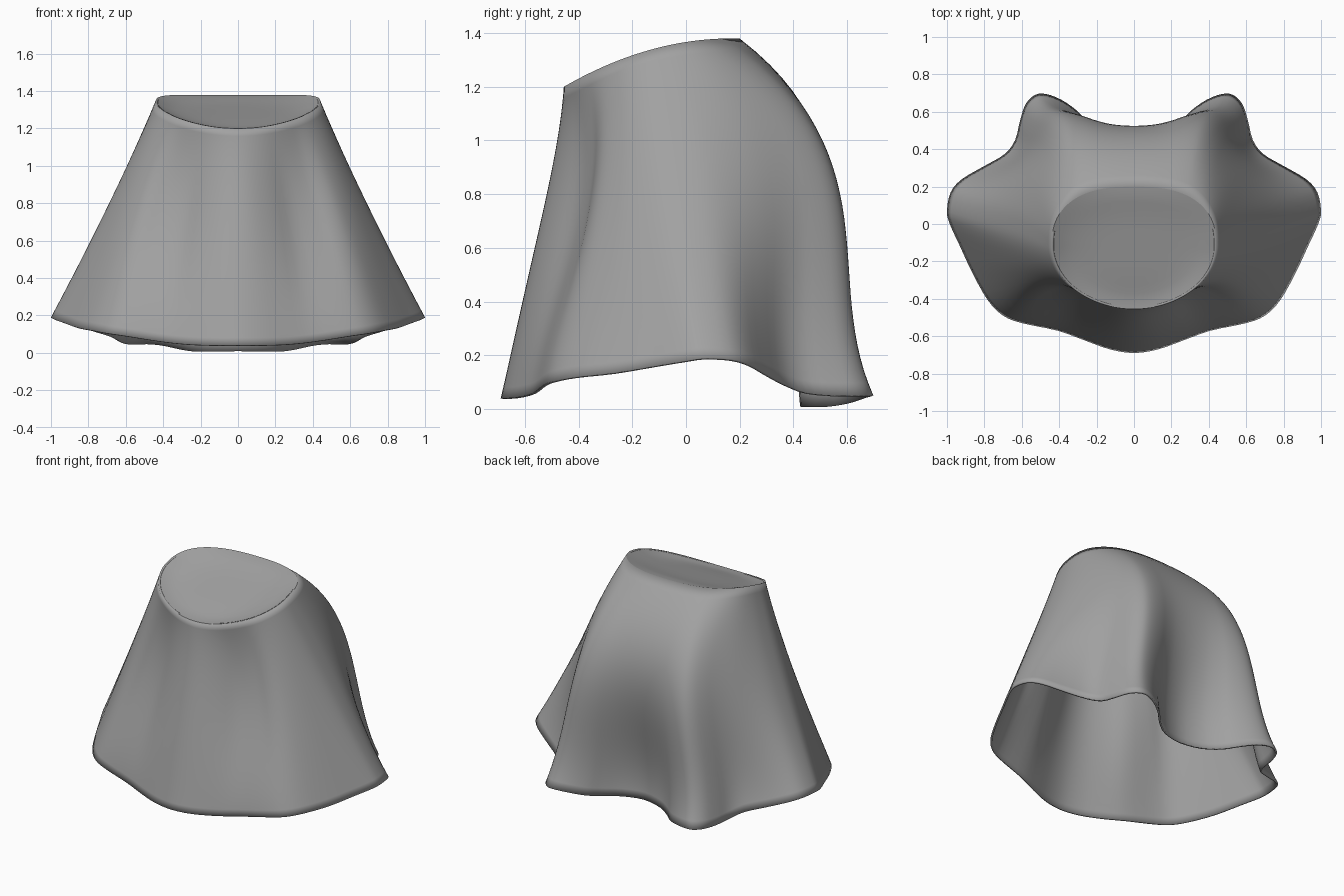
import bpy, math
from mathutils import Vector

if "Cube" in bpy.data.objects:
    bpy.data.objects.remove(bpy.data.objects["Cube"])

# Right half of the wavy hem, front to back: x, y, z, bulge along y higher up
HEM = [
    (0, -.69, .04, -.05), (.13, -.67, .04, 0), (.27, -.62, .045, .25),
    (.41, -.57, .06, .7), (.60, -.53, .09, .65), (.70, -.49, .105, .35),
    (.78, -.41, .12, .1), (.86, -.27, .135, 0), (.93, -.12, .16, 0),
    (.985, 0, .18, 0), (1, .07, .19, .1), (.98, .17, .185, .3),
    (.92, .24, .165, .55), (.80, .31, .125, .9), (.69, .375, .09, 1.15),
    (.635, .45, .06, 1.25), (.61, .55, .05, 1.3), (.58, .64, .05, 1.35),
    (.53, .69, .05, 1.38), (.47, .695, .05, 1.4), (.39, .665, .04, 1.42),
    (.31, .61, .022, 1.45), (.24, .54, .01, 1.48), (.14, .47, .008, 1.5),
    (0, .437, .01, 1.5),
]
SUB, ROWS = 3, 28


def catmull(p0, p1, p2, p3, t):
    return 0.5 * (2 * p1 + (p2 - p0) * t + (2 * p0 - 5 * p1 + 4 * p2 - p3) * t * t
                  + (3 * p1 - p0 - 3 * p2 + p3) * t ** 3)


def mirrored(v):
    return Vector((-v[0], *v[1:]))


def half_hem():
    pts = [Vector(p) for p in HEM]
    pts = [mirrored(pts[1])] + pts + [mirrored(pts[-2])]
    out = []
    for i in range(1, len(pts) - 2):
        out += [catmull(*pts[i - 1:i + 3], s / SUB) for s in range(SUB)]
    return out + [pts[-2]]


def relaxed(ring, times):
    # Even out the folds of a closed ring
    for _ in range(times):
        ring = [(ring[i - 1] + 2 * p + ring[(i + 1) % len(ring)]) / 4
                for i, p in enumerate(ring)]
    return ring


def rim_point(a):
    # Waist opening: round at the front, flatter at the back, rising backwards
    c, s = math.cos(a), math.sin(a)
    e = 2 / 2.5 if s > 0 else 1.0
    x = .44 * max(c, 0) ** e
    y = -.12 + math.copysign((.32 if s > 0 else .335) * abs(s) ** e, s)
    return Vector((x, y, 1.38 - .18 * ((.17 - y) / .625) ** 2))


def make_object(name, verts, faces, mat):
    me = bpy.data.meshes.new(name)
    me.from_pydata(verts, [], faces)
    me.materials.append(mat)
    ob = bpy.data.objects.new(name, me)
    bpy.context.collection.objects.link(ob)
    bpy.context.view_layer.objects.active = ob
    ob.select_set(True)
    bpy.ops.object.shade_smooth_by_angle(angle=math.radians(50))
    ob.select_set(False)
    return ob


def bridge(rows, n):
    return [(r * n + i, (r + 1) * n + i, (r + 1) * n + (i + 1) % n, r * n + (i + 1) % n)
            for r in range(rows) for i in range(n)]


cloth = bpy.data.materials.new("grey_cloth")
cloth.diffuse_color = (.36, .36, .36, 1)
cloth.use_nodes = True
cloth.node_tree.nodes["Principled BSDF"].inputs["Base Color"].default_value = cloth.diffuse_color

# Pair every hem point with a waist point by distance along the hem
hem = half_hem()
length = [0]
for a, b in zip(hem, hem[1:]):
    length.append(length[-1] + (b.xyz - a.xyz).length)
rim = [rim_point(math.pi * (d / length[-1] - .5)) for d in length]
rim[0].x = rim[-1].x = 0
hem += [mirrored(p) for p in hem[-2:0:-1]]
rim += [mirrored(p) for p in rim[-2:0:-1]]
n = len(hem)
calm = relaxed(hem, 45)

# Draped skirt body: folds grow from the waist to the hem
verts = []
for r in range(ROWS + 1):
    t = r / ROWS
    for w, h, c in zip(rim, hem, calm):
        q = c.lerp(h, t)
        p = w.lerp(q.xyz, t)
        p.y += q[3] * t * (1 - t) ** 2
        verts.append(p)
skirt = make_object("skirt", verts, bridge(ROWS, n), cloth)
sol = skirt.modifiers.new("thickness", 'SOLIDIFY')
sol.thickness = .012
sol.offset = -1

# Slightly dished panel closing the waist
STEPS = 8
verts = []
for r in range(STEPS):
    k = 1 - r / STEPS
    for w in rim:
        x, y = w.x * k, -.12 + (w.y + .12) * k
        flat = 1.195 + .18 * (y + .455) / .655
        edge = k ** 5
        verts.append((x, y, w.z * edge + flat * (1 - edge)))
verts.append((0, -.12, 1.195 + .18 * .335 / .655))
last = (STEPS - 1) * n
faces = bridge(STEPS - 1, n) + [(last + i, len(verts) - 1, last + (i + 1) % n) for i in range(n)]
make_object("waist_panel", verts, [f[::-1] for f in faces], cloth)
